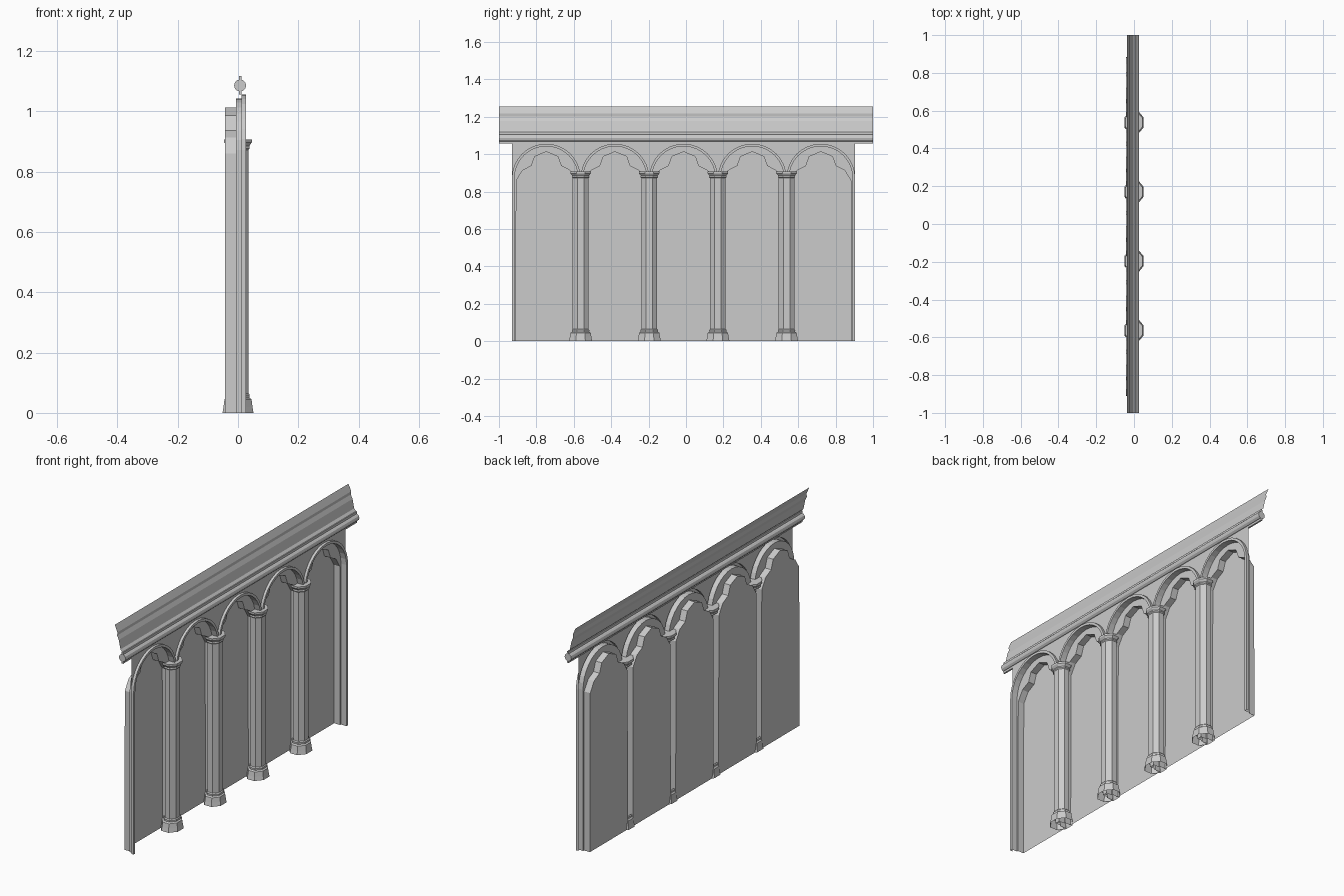
import bpy, bmesh
from math import sin, cos, pi, radians

cube = bpy.data.objects.get("Cube")
if cube:
    bpy.data.objects.remove(cube)

stone = bpy.data.materials.new("pale_grey_stone")
stone.use_nodes = True
stone.diffuse_color = (0.6, 0.6, 0.6, 1)
bsdf = stone.node_tree.nodes["Principled BSDF"]
bsdf.inputs["Base Color"].default_value = stone.diffuse_color
bsdf.inputs["Roughness"].default_value = 0.9

PITCH, MID, BAYS = 0.367, -0.013, 5
SPRING, TOP = 0.872, 1.065
PANEL_X, STEP_X, WALL_X, RIM_X = -0.043, -0.007, 0.012, 0.026


def finish(name, bm):
    bmesh.ops.remove_doubles(bm, verts=bm.verts, dist=0.0002)
    mesh = bpy.data.meshes.new(name)
    bm.to_mesh(mesh)
    bm.free()
    mesh.materials.append(stone)
    obj = bpy.data.objects.new(name, mesh)
    bpy.context.collection.objects.link(obj)
    return obj


def strip(bm, a, b, closed=False):
    """Quads between two point rows."""
    va, vb = [bm.verts.new(p) for p in a], [bm.verts.new(p) for p in b]
    n = len(a)
    for i in range(n if closed else n - 1):
        j = (i + 1) % n
        bm.faces.new((va[i], va[j], vb[j], vb[i]))


def fill(bm, points):
    return bm.faces.new([bm.verts.new(p) for p in points])


def at(x, outline, yc):
    return [(x, yc + y, z) for y, z in outline]


def round_arch(r, foot=0.0, n=16):
    arc = [(-r * cos(pi * i / n), SPRING + r * sin(pi * i / n)) for i in range(n + 1)]
    return [(-r, foot)] + arc + [(r, foot)]


def cusped_arch():
    right = [(0.062, 0.987), (0.08, 0.937), (0.127, 0.913), (0.16, 0.86), (0.163, 0)]
    return [(-y, z) for y, z in reversed(right)] + [(0, 1.013)] + right


# Arched bays: recessed cusped panel, stepped reveal, rim and spandrel
outer, inner, cusp = round_arch(PITCH / 2), round_arch(0.17), cusped_arch()
for k in range(BAYS):
    yc = MID + PITCH * (k - 2)

    bm = bmesh.new()
    fill(bm, at(PANEL_X, cusp, yc))
    strip(bm, at(PANEL_X, cusp, yc), at(STEP_X, cusp, yc))
    fill(bm, at(STEP_X, inner, yc) + at(STEP_X, cusp, yc)[::-1])
    finish("cusped_panel", bm)

    bm = bmesh.new()
    strip(bm, at(STEP_X, inner, yc), at(RIM_X, inner, yc))
    strip(bm, at(RIM_X, inner, yc), at(RIM_X, outer, yc))
    strip(bm, at(RIM_X, outer, yc), at(WALL_X, outer, yc))
    finish("arch_rim", bm)

    bm = bmesh.new()
    arc = outer[1:-1]
    strip(bm, at(WALL_X, arc, yc), at(WALL_X, [(y, TOP) for y, z in arc], yc))
    finish("spandrel", bm)


# Octagonal columns, slightly flattened front to back
def lathe(name, profile, yc, sides):
    bm = bmesh.new()
    rows = []
    for r, z in profile:
        c = r / cos(pi / 8)
        angles = [radians(22.5 + 45 * s) for s in sides]
        rows.append([(0.83 * c * cos(a), yc + c * sin(a), z) for a in angles])
    for a, b in zip(rows, rows[1:]):
        strip(bm, a, b, closed=len(sides) == 8)
    return finish(name, bm)


BASE = [(0.062, 0), (0.058, 0.02), (0.054, 0.045), (0.046, 0.05), (0.047, 0.06), (0.042, 0.065)]
SHAFT = [(0.042, 0.06), (0.042, 0.88)]
CAPITAL = [(0.042, 0.872), (0.047, 0.877), (0.045, 0.885), (0.055, 0.897), (0.055, 0.907), (0.001, 0.907)]
for k in range(BAYS - 1):
    yc = MID + PITCH * (k - 1.5)
    lathe("column_base", BASE, yc, range(8))
    lathe("column_shaft", SHAFT, yc, range(-3, 3))
    lathe("column_capital", CAPITAL, yc, range(8))


# Cornice: open leaning sheet, half-round moulding and backing fillet
def extrude(name, profile, closed=False):
    bm = bmesh.new()
    ends = [[(x, y, z) for x, z in profile] for y in (-1, 1)]
    strip(bm, ends[0], ends[1], closed)
    if closed:
        for e in ends:
            fill(bm, e)
    return finish(name, bm)


extrude("cornice", [(-0.038, 1.254), (-0.022, 1.217), (-0.024, 1.2), (-0.014, 1.178),
                    (-0.004, 1.13), (0.007, 1.118), (0.007, 1.1)])
extrude("cornice_roll", [(0.007 + 0.02 * cos(pi * i / 6), 1.086 + 0.02 * sin(pi * i / 6))
                         for i in range(12)], closed=True)
extrude("cornice_fillet", [(0.003, 1.056), (0.012, 1.056), (0.012, 1.118), (0.003, 1.118)], closed=True)
